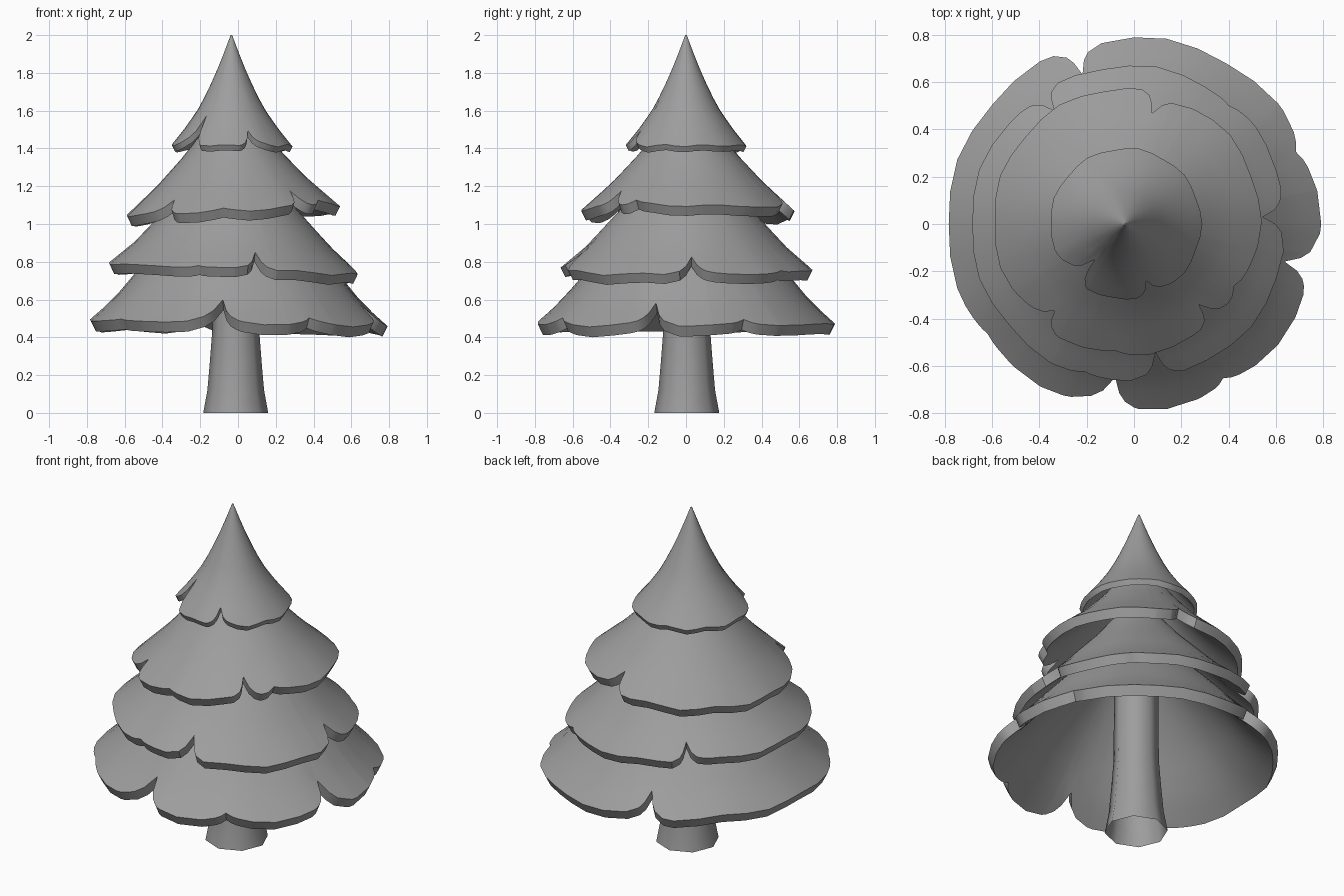
import bpy, bmesh, math

if "Cube" in bpy.data.objects:
    bpy.data.objects.remove(bpy.data.objects["Cube"])

# One mid grey for the whole tree
GREY = bpy.data.materials.new("grey")
GREY.diffuse_color = (.34, .34, .34, 1)
GREY.use_nodes = True
GREY.node_tree.nodes["Principled BSDF"].inputs["Base Color"].default_value = GREY.diffuse_color


def interp(profile, r):
    """Height on a (radius, z) profile, listed from the hem inwards."""
    for (r0, z0), (r1, z1) in zip(profile, profile[1:]):
        if r >= r1 or (r1, z1) == profile[-1]:
            return z0 + (z1 - z0) * (r - r0) / (r1 - r0)


def finish(name, bm, angle):
    bmesh.ops.recalc_face_normals(bm, faces=bm.faces)
    me = bpy.data.meshes.new(name)
    bm.to_mesh(me)
    bm.free()
    me.materials.append(GREY)
    ob = bpy.data.objects.new(name, me)
    bpy.context.collection.objects.link(ob)
    bpy.ops.object.select_all(action='DESELECT')
    ob.select_set(True)
    bpy.context.view_layer.objects.active = ob
    bpy.ops.object.shade_smooth_by_angle(angle=math.radians(angle))
    return ob


def skin(bm, rings):
    for a, b in zip(rings, rings[1:]):
        n = len(a)
        for i in range(n):
            j = (i + 1) % n
            bm.faces.new((a[i], a[j], b[j], b[i]))


def tier(name, centre, profile, notches, thick, tilt, wave):
    """Flared shell whose hem is cut by cusped notches:
    (angle, depth, clockwise width, counter-clockwise width) in degrees."""
    cx, cy = centre
    rim, tip = profile[0][0], profile[-1][0]
    angles = {k * 10.0 for k in range(36)}
    for a, d, w0, w1 in notches:
        angles = {t for t in angles if abs((t - a + 180) % 360 - 180) > 4}
        angles |= {(a + k) % 360 for k in
                   (0, -.5 * w0, -w0, -2.2 * w0, .5 * w1, w1, 2.2 * w1)}
    angles = sorted(angles)

    def hem(t):
        r = rim + wave * math.cos(math.radians(9 * t))
        for a, d, w0, w1 in notches:
            off = (t - a + 180) % 360 - 180
            r -= d * math.exp(-1.3 * abs(off) / (w1 if off > 0 else w0))
        return r

    bm = bmesh.new()
    steps = 9

    def ring(f, inner):
        out = []
        for t in angles:
            c, s = math.cos(math.radians(t)), math.sin(math.radians(t))
            r = tip + f * (hem(t) - tip)
            z = interp(profile, r) + tilt * r * c
            # gentle ripple along the hem
            z += .6 * wave * f ** 6 * math.sin(math.radians(11 * t))
            if inner:
                r, z = max(r - 0.5 * thick, 0.3 * r), z - thick
            out.append(bm.verts.new((cx + r * c, cy + r * s, z)))
        return out

    outer = [ring(k / steps, False) for k in range(steps + 1)]
    inner = [ring(k / steps, True) for k in range(steps, -1, -1)]
    skin(bm, outer + inner)
    bm.faces.new(outer[0])
    bm.faces.new(inner[-1])
    return finish(name, bm, 35)


# Four overlapping branch tiers, bottom to top
tier("branch_tier_1", (0, 0),
     [(.79, .475), (.66, .59), (.58, .69), (.42, .87), (.25, 1.04), (.08, 1.22)],
     [(109, .12, 4, 3), (263, .13, 7, 4), (346, .13, 4, 5),
      (300, .03, 4, 5), (24, .035, 6, 6), (217, .01, 5, 5)], .055, -.018, .006)
tier("branch_tier_2", (-.02, 0),
     [(.67, .76), (.53, .88), (.4, 1.02), (.25, 1.18), (.06, 1.42)],
     [(281.5, .12, 5, 4), (123.5, .10, 3, 5), (3, .11, 6, 5),
      (253, .015, 5, 5), (50, .015, 6, 5)], .05, -.045, .006)
tier("branch_tier_3", (-.03, .01),
     [(.565, 1.07), (.4, 1.22), (.25, 1.38), (.15, 1.51), (.04, 1.72)],
     [(77, .10, 8, 3), (231, .08, 8, 3), (311, .10, 3, 6),
      (329, .035, 8, 8), (265, .012, 6, 6)], .05, .05, .006)
tier("branch_tier_4", (-.035, 0),
     [(.32, 1.415), (.24, 1.515), (.165, 1.625), (.09, 1.78),
      (.03, 1.93), (.015, 1.98), (.004, 2.0)],
     [(229, .12, 11, 4), (290, .065, 6, 7)], .03, 0, .004)

# Flared eight-sided trunk, open at the foot
bm = bmesh.new()
rings = []
for r, z in [(.172, 0), (.15, .12), (.137, .27), (.124, .44), (.122, .7), (.12, .95)]:
    rings.append([bm.verts.new((-.012 + r * math.cos(math.pi * k / 4),
                                .004 + r * math.sin(math.pi * k / 4), z))
                  for k in range(8)])
skin(bm, rings)
bm.faces.new(rings[-1])
finish("trunk", bm, 50)
